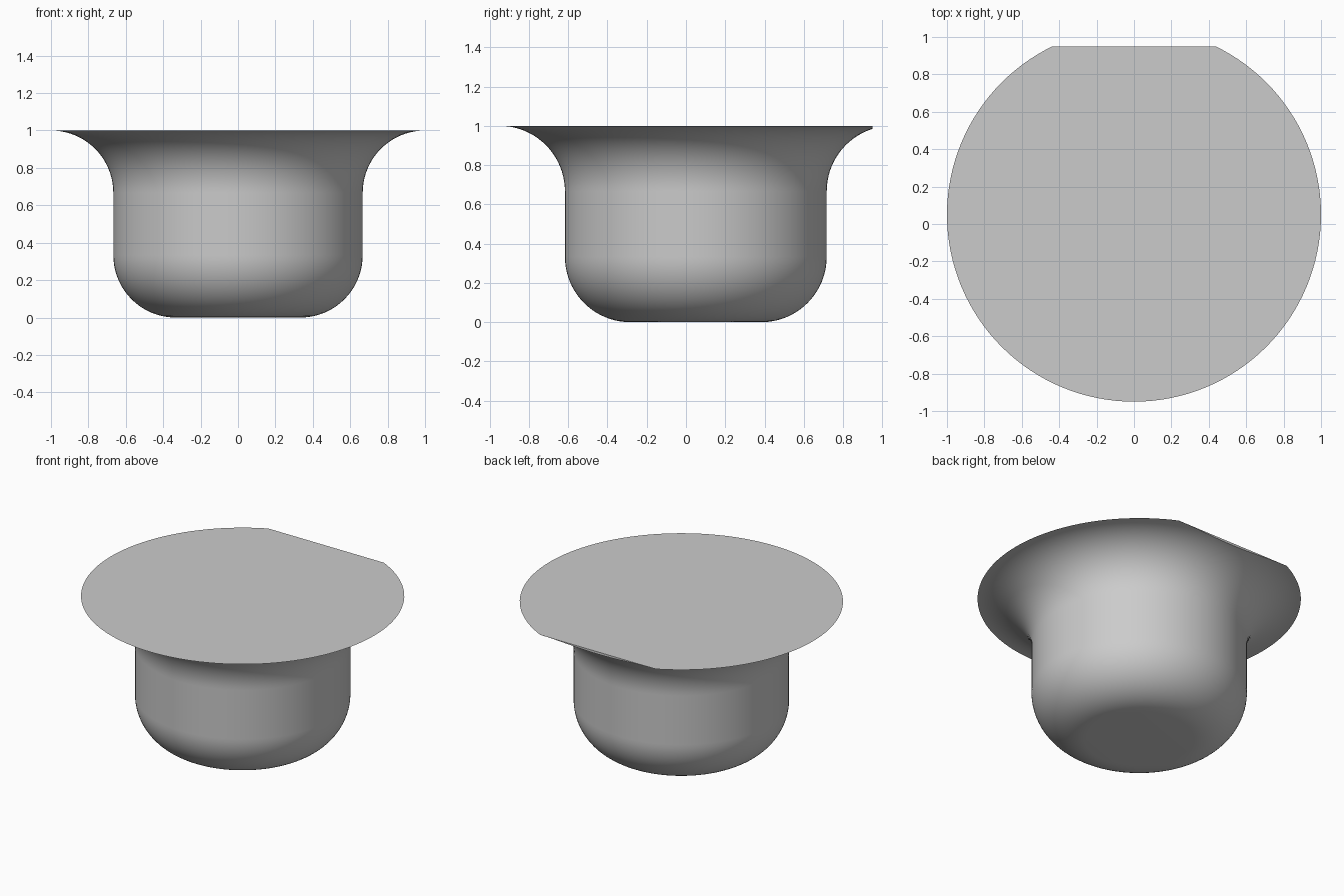
import bpy, bmesh, math

if "Cube" in bpy.data.objects:
    bpy.data.objects.remove(bpy.data.objects["Cube"], do_unlink=True)

SEGMENTS = 128
ARC_STEPS = 20
FILLET = 1 / 3
CENTRE_Y = 0.05
CUT_Y = 0.95


def arc(cx, cz, start, end):
    """Points (radius, height) along a circular arc of the fillet radius."""
    points = []
    for i in range(ARC_STEPS + 1):
        a = math.radians(start + (end - start) * i / ARC_STEPS)
        points.append((cx + FILLET * math.cos(a), cz + FILLET * math.sin(a)))
    return points


# Profile: rounded base, straight wall, flare out to the rim
profile = arc(FILLET, FILLET, -90, 0) + arc(1, 2 * FILLET, 180, 90)

# Revolve the profile into rings
bm = bmesh.new()
rings = []
for r, z in profile:
    ring = []
    for s in range(SEGMENTS):
        a = 2 * math.pi * s / SEGMENTS
        ring.append(bm.verts.new((r * math.cos(a), CENTRE_Y + r * math.sin(a), z)))
    rings.append(ring)
for low, high in zip(rings, rings[1:]):
    for s in range(SEGMENTS):
        t = (s + 1) % SEGMENTS
        bm.faces.new((low[s], low[t], high[t], high[s]))

# Flat base and flat top
bm.faces.new(rings[0][::-1])
bm.faces.new(rings[-1])

# Slice the back of the rim straight and close the cut
cut = bmesh.ops.bisect_plane(
    bm, geom=bm.verts[:] + bm.edges[:] + bm.faces[:],
    plane_co=(0, CUT_Y, 0), plane_no=(0, 1, 0), clear_outer=True)
open_edges = [e for e in cut["geom_cut"] if isinstance(e, bmesh.types.BMEdge)]
bmesh.ops.edgenet_fill(bm, edges=open_edges)
bmesh.ops.recalc_face_normals(bm, faces=bm.faces[:])

mesh = bpy.data.meshes.new("flared_knob")
bm.to_mesh(mesh)
bm.free()
knob = bpy.data.objects.new("flared_knob", mesh)
bpy.context.collection.objects.link(knob)

# Plain grey material
grey = bpy.data.materials.new("plain_grey")
grey.use_nodes = True
colour = (0.6, 0.6, 0.6, 1)
grey.diffuse_color = colour
for node in grey.node_tree.nodes:
    if node.type == "BSDF_PRINCIPLED":
        node.inputs["Base Color"].default_value = colour
mesh.materials.append(grey)

# Smooth sides with crisp rim edges
bpy.ops.object.select_all(action="DESELECT")
knob.select_set(True)
bpy.context.view_layer.objects.active = knob
bpy.ops.object.shade_smooth_by_angle(angle=math.radians(30))
